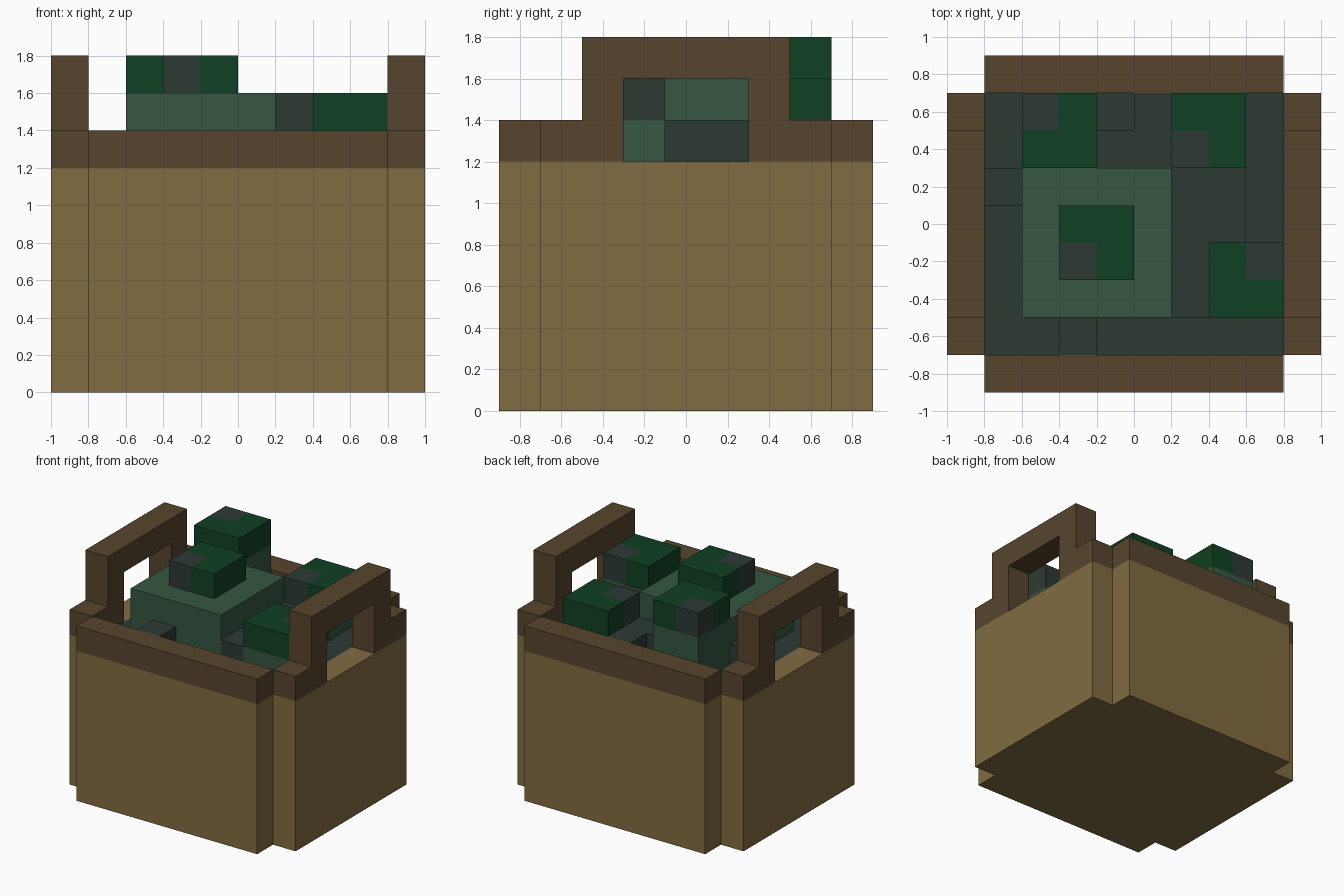
import bpy
import bmesh
from mathutils import Vector

if "Cube" in bpy.data.objects:
    bpy.data.objects.remove(bpy.data.objects["Cube"])


def material(name, rgb):
    """Flat material from 0-255 display values, stored as linear."""
    m = bpy.data.materials.new(name)
    lin = [(c / 255 / 12.92) if c / 255 <= 0.04045 else ((c / 255 + 0.055) / 1.055) ** 2.4 for c in rgb]
    m.diffuse_color = (*lin, 1)
    m.use_nodes = True
    m.node_tree.nodes["Principled BSDF"].inputs["Base Color"].default_value = m.diffuse_color
    return m


TAN = material("tan_wood", (129, 108, 65))
BROWN = material("dark_brown_wood", (86, 69, 45))
GREEN = material("deep_green", (16, 64, 34))
SAGE = material("sage_green", (54, 87, 66))
SLATE = material("slate_green", (44, 58, 52))


def prism(name, profile, offset, *mats):
    """Extrude a closed 3D profile by an offset vector."""
    bm = bmesh.new()
    base = bm.faces.new([bm.verts.new(p) for p in profile])
    new = bmesh.ops.extrude_face_region(bm, geom=[base])["geom"]
    bmesh.ops.translate(bm, vec=Vector(offset), verts=[v for v in new if isinstance(v, bmesh.types.BMVert)])
    if base.is_valid and all(len(e.link_faces) > 2 for e in base.edges):
        bm.faces.remove(base)
    bmesh.ops.holes_fill(bm, edges=bm.edges[:])
    bmesh.ops.recalc_face_normals(bm, faces=bm.faces[:])
    mesh = bpy.data.meshes.new(name)
    bm.to_mesh(mesh)
    bm.free()
    obj = bpy.data.objects.new(name, mesh)
    bpy.context.collection.objects.link(obj)
    for m in mats:
        mesh.materials.append(m)
    return obj


def slab(name, outline, z0, z1, *mats):
    """Upright prism from an xy outline."""
    return prism(name, [(x, y, z0) for x, y in outline], (0, 0, z1 - z0), *mats)


def rect(x0, x1, y0, y1):
    return [(x0, y0), (x1, y0), (x1, y1), (x0, y1)]


# basket filling: tan underside, leafy top
core = slab("basket_core", rect(-0.8, 0.8, -0.7, 0.7), 0, 1.2, TAN, SLATE)
for f in core.data.polygons:
    f.material_index = 1 if f.normal.z > 0.5 else 0

# front and back panels with rims
for side, s in (("front", -1), ("back", 1)):
    y0, y1 = sorted((s * 0.7, s * 0.9))
    slab(side + "_panel", rect(-0.8, 0.8, y0, y1), 0, 1.2, TAN)
    slab(side + "_rim", rect(-0.8, 0.8, y0, y1), 1.2, 1.4, BROWN)

# side panels with stepped rim and arched handle
half = [(0.3, 1.6), (0.3, 1.2), (0.7, 1.2), (0.7, 1.4), (0.5, 1.4), (0.5, 1.8)]
arch = half + [(-y, z) for y, z in reversed(half)]
for side, s in (("left", -1), ("right", 1)):
    x0, x1 = sorted((s * 0.8, s * 1.0))
    slab(side + "_panel", rect(x0, x1, -0.7, 0.7), 0, 1.2, TAN)
    prism(side + "_handle", [(x0, y, z) for y, z in arch], (0.2, 0, 0), BROWN)

# large central head of greens
slab("large_head", rect(-0.6, 0.2, -0.5, 0.3), 1.2, 1.6, SAGE)


def bud(name, x, y, z, sx, sy):
    """Square bud centred on x, y with one slate corner towards sx, sy."""
    d = 0.2
    ell = [(0, 0), (sx * d, 0), (sx * d, -sy * d), (-sx * d, -sy * d), (-sx * d, sy * d), (0, sy * d)]
    slab(name, [(x + a, y + b) for a, b in ell], z, z + d, GREEN)
    corner = [(0, 0), (sx * d, 0), (sx * d, sy * d), (0, sy * d)]
    slab(name + "_corner", [(x + a, y + b) for a, b in corner], z, z + d, SLATE)


# small buds and the stalks beneath them
bud("centre_bud", -0.2, -0.1, 1.6, -1, -1)
for name, x, y, z, sx, sy in (("back_left", -0.4, 0.5, 1.6, -1, 1),
                              ("back_right", 0.4, 0.5, 1.4, -1, -1),
                              ("front_right", 0.6, -0.3, 1.4, 1, 1)):
    bud(name + "_bud", x, y, z, sx, sy)
    slab(name + "_stalk", rect(x - 0.2, x + 0.2, y - 0.2, y + 0.2), 1.2, z, SAGE)

# low leaves around the heads
slab("right_leaf", [(0.2, -0.5), (0.4, -0.5), (0.4, -0.1), (0.6, -0.1), (0.6, 0.3), (0.2, 0.3)], 1.2, 1.4, SLATE)
slab("back_leaf", [(-0.2, 0.3), (0.2, 0.3), (0.2, 0.7), (0, 0.7), (0, 0.5), (-0.2, 0.5)], 1.2, 1.4, SLATE)
slab("left_leaf", rect(-0.8, -0.6, 0.1, 0.3), 1.2, 1.4, SLATE)
slab("front_leaf", rect(-0.4, -0.2, -0.7, -0.5), 1.2, 1.4, SLATE)
